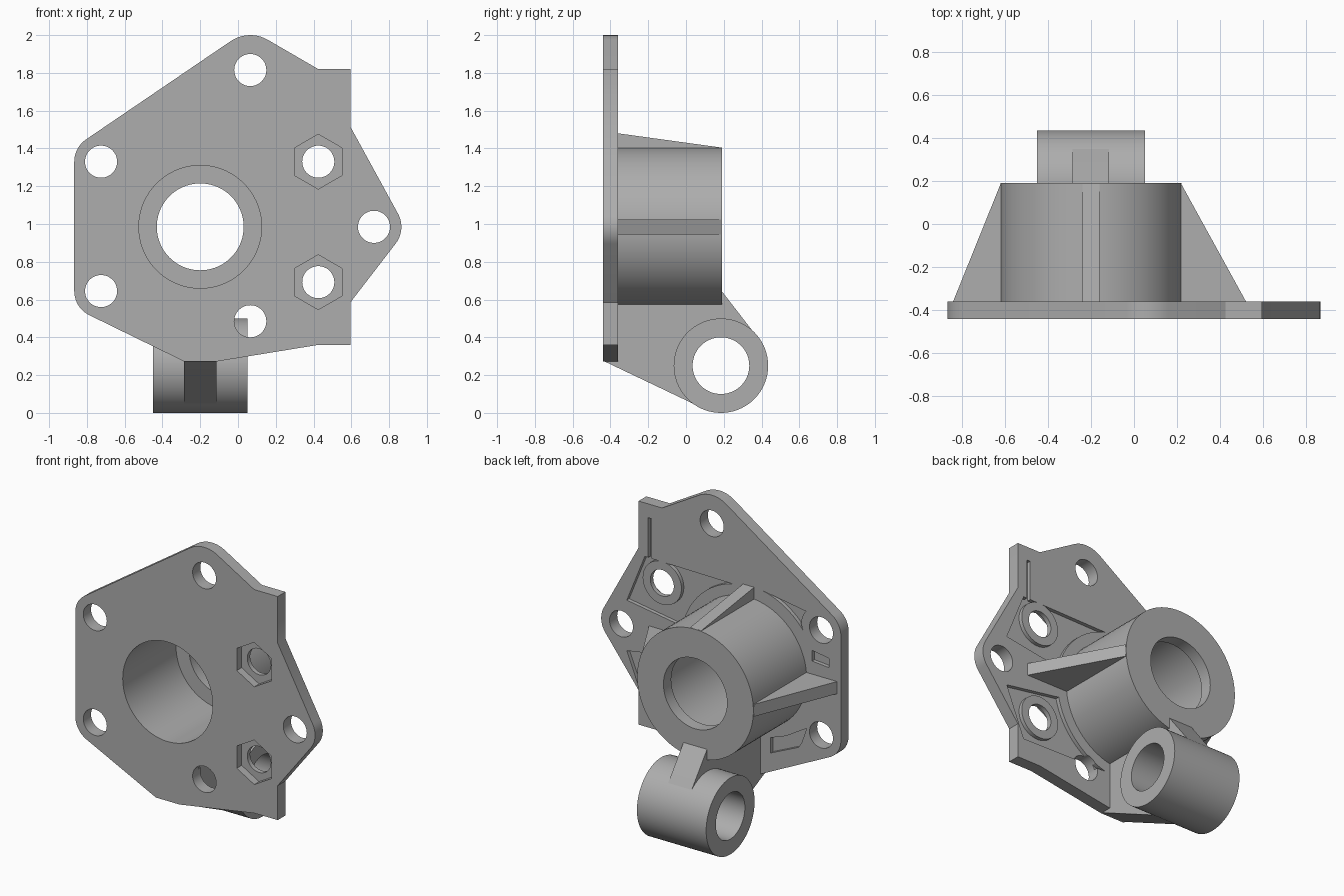
import bpy, bmesh
from math import pi, cos, sin, acos, atan2, hypot, radians, ceil

cube = bpy.data.objects.get("Cube")
if cube:
    bpy.data.objects.remove(cube, do_unlink=True)

steel = bpy.data.materials.new("matte_grey")
steel.use_nodes = True
GREY = (0.42, 0.42, 0.42, 1)
steel.diffuse_color = GREY
steel.node_tree.nodes["Principled BSDF"].inputs["Base Color"].default_value = GREY

FRONT, BACK, BOSS_END = -0.44, -0.36, 0.19
BORE = (-0.2, 0.985)
EYE = (0.185, 0.25)
PARTS = []

# Map profile coordinates (u, v) and depth t to space for each extrusion axis
PLACE = {"x": lambda u, v, t: (t, u, v),
         "y": lambda u, v, t: (u, t, v),
         "z": lambda u, v, t: (u, v, t)}


def finish(bm, name, keep=True):
    bmesh.ops.recalc_face_normals(bm, faces=bm.faces)
    mesh = bpy.data.meshes.new(name)
    bm.to_mesh(mesh)
    bm.free()
    mesh.materials.append(steel)
    obj = bpy.data.objects.new(name, mesh)
    bpy.context.collection.objects.link(obj)
    if keep:
        PARTS.append(obj)
    else:
        obj.hide_render = True
    return obj


def prism(name, points, axis, lo, hi, keep=True):
    """Extrude a 2D outline along an axis."""
    bm = bmesh.new()
    place = PLACE[axis]
    face = bm.faces.new([bm.verts.new(place(u, v, lo)) for u, v in points])
    ext = bmesh.ops.extrude_face_region(bm, geom=[face])["geom"]
    for v in ext:
        if isinstance(v, bmesh.types.BMVert):
            v.co["xyz".index(axis)] = hi
    return finish(bm, name, keep)


def arc(center, r, a0, a1, n):
    return [(center[0] + r * cos(radians(a0 + (a1 - a0) * i / n)),
             center[1] + r * sin(radians(a0 + (a1 - a0) * i / n))) for i in range(n + 1)]


def circle(center, r, n=48, start=0):
    return arc(center, r, start, start + 360, n)[:-1]


def rounded(corners):
    """Counter-clockwise outline round (u, v, radius) corners joined by tangents."""
    normals = []
    for i, (u, v, r) in enumerate(corners):
        u2, v2, r2 = corners[(i + 1) % len(corners)]
        normals.append(atan2(v2 - v, u2 - u) - acos((r - r2) / hypot(u2 - u, v2 - v)))
    points = []
    for i, (u, v, r) in enumerate(corners):
        if r == 0:
            points.append((u, v))
            continue
        start = normals[i - 1]
        sweep = (normals[i] - start) % (2 * pi)
        n = max(4, ceil(sweep / 0.12))
        points += [(u + r * cos(start + sweep * k / n),
                    v + r * sin(start + sweep * k / n)) for k in range(n + 1)]
    return points


def ring(name, center, axis, profile, n=72):
    """Revolve a closed (radius, depth) profile about an axis."""
    bm = bmesh.new()
    place = PLACE[axis]
    loops = [[bm.verts.new(place(u, v, t)) for u, v in circle(center, r, n)]
             for r, t in profile]
    for a, b in zip(loops, loops[1:] + loops[:1]):
        for i in range(n):
            j = (i + 1) % n
            bm.faces.new((a[i], a[j], b[j], b[i]))
    return finish(bm, name)


def cut(obj, cutters):
    """Subtract the cutters, bake the result and remove them."""
    for c in cutters:
        mod = obj.modifiers.new("cut", "BOOLEAN")
        mod.operation, mod.solver, mod.object = "DIFFERENCE", "EXACT", c
    dg = bpy.context.evaluated_depsgraph_get()
    mesh = bpy.data.meshes.new_from_object(obj.evaluated_get(dg))
    obj.modifiers.clear()
    obj.data = mesh
    for c in cutters:
        bpy.data.objects.remove(c, do_unlink=True)


# Mounting plate with rounded lugs
plate = prism("mounting_plate", rounded([
    (0.065, 1.815, 0.185), (-0.725, 1.33, 0.142), (-0.725, 0.645, 0.142),
    (-0.285, 0.272, 0), (-0.115, 0.272, 0), (0.425, 0.36, 0), (0.595, 0.36, 0),
    (0.595, 0.585, 0), (0.72, 0.985, 0.145), (0.595, 1.515, 0),
    (0.595, 1.82, 0), (0.425, 1.82, 0)]), "y", FRONT, BACK)

# Bore, bolt holes and hexagonal nut recesses
NUTS = [(0.425, 1.33), (0.425, 0.692)]
BOLTS = [(0.065, 1.815), (-0.725, 1.33), (-0.725, 0.645), (0.72, 0.985), (0.065, 0.485)]
cutters = [prism("bore_cut", circle(BORE, 0.325, 72), "y", -0.6, 0, False)]
for c in BOLTS + NUTS:
    cutters.append(prism("hole_cut", circle(c, 0.085), "y", -0.6, 0, False))
for c in NUTS:
    cutters.append(prism("nut_cut", circle(c, 0.145, 6, 30), "y", -0.6, -0.39, False))

# Shallow pockets in the back of the plate
FLOOR = -0.385


def flip(points):
    return [(u, 2 * BORE[1] + 0.05 - v - 0.05) for u, v in points]


nut_pocket = arc(BORE, 0.49, 12, 76, 20) + [(0.55, 1.47), (0.68, 1.15)]
corner_pocket = (arc(BORE, 0.5, 102, 142, 12)
                 + arc((-0.725, 1.33), 0.145, 0, 40, 6))
small_pocket = [(-0.66, 1.11), (-0.66, 1.18), (-0.78, 1.16), (-0.78, 1.10)]
lower_pocket = [(-0.36, 0.53), (-0.47, 0.57), (-0.62, 0.66), (-0.585, 0.56), (-0.56, 0.52), (-0.36, 0.43)]
slot = [(0.5, 1.46), (0.525, 1.46), (0.525, 1.73), (0.5, 1.73)]
for outline in (nut_pocket, flip(nut_pocket), corner_pocket, small_pocket, lower_pocket, slot):
    cutters.append(prism("pocket_cut", outline, "y", FLOOR, 0, False))
cut(plate, cutters)

# Collars standing in the nut pockets
for name, c in zip(("upper_nut_collar", "lower_nut_collar"), NUTS):
    ring(name, c, "y", [(0.085, FLOOR), (0.14, FLOOR), (0.14, BACK), (0.085, BACK)], 48)

# Hollow boss with an inner lip at its end
ring("bearing_boss", BORE, "y", [
    (0.325, BACK), (0.42, BACK), (0.42, BOSS_END), (0.23, BOSS_END),
    (0.23, 0.11), (0.325, 0.11)])

# Tapered ribs between boss and plate
TOP = BOSS_END - 0.005


def rib_profile(center, sign, foot):
    return [(center + sign * 0.37, BACK), (center + sign * 0.37, TOP),
            (center + sign * 0.42, TOP), (foot, BACK)]


x0, z0 = BORE
prism("left_rib", rib_profile(x0, 1, 0.52), "z", z0 - 0.04, z0 + 0.04)
prism("right_rib", rib_profile(x0, -1, -0.84), "z", z0 - 0.04, z0 + 0.04)
prism("top_rib", [(y, z) for z, y in rib_profile(z0, 1, 1.48)], "x", x0 - 0.04, x0 + 0.04)

# Pivot eye and the web that carries it
ring("pivot_eye", EYE, "x", [(0.15, -0.45), (0.25, -0.45), (0.25, 0.05), (0.15, 0.05)])
web = prism("pivot_web", rounded([
    (-0.435, 0.274, 0), (*EYE, 0.245), (TOP, 0.65, 0), (0.1, 0.6, 0), (-0.435, 0.6, 0)]),
    "x", -0.285, -0.115)
cut(web, [prism("eye_cut", circle(EYE, 0.16, 72), "x", -0.6, 0.2, False)])

# Smooth the round surfaces, keep edges sharp
bpy.ops.object.select_all(action="DESELECT")
for obj in PARTS:
    obj.select_set(True)
bpy.context.view_layer.objects.active = plate
bpy.ops.object.shade_smooth_by_angle(angle=radians(30))
